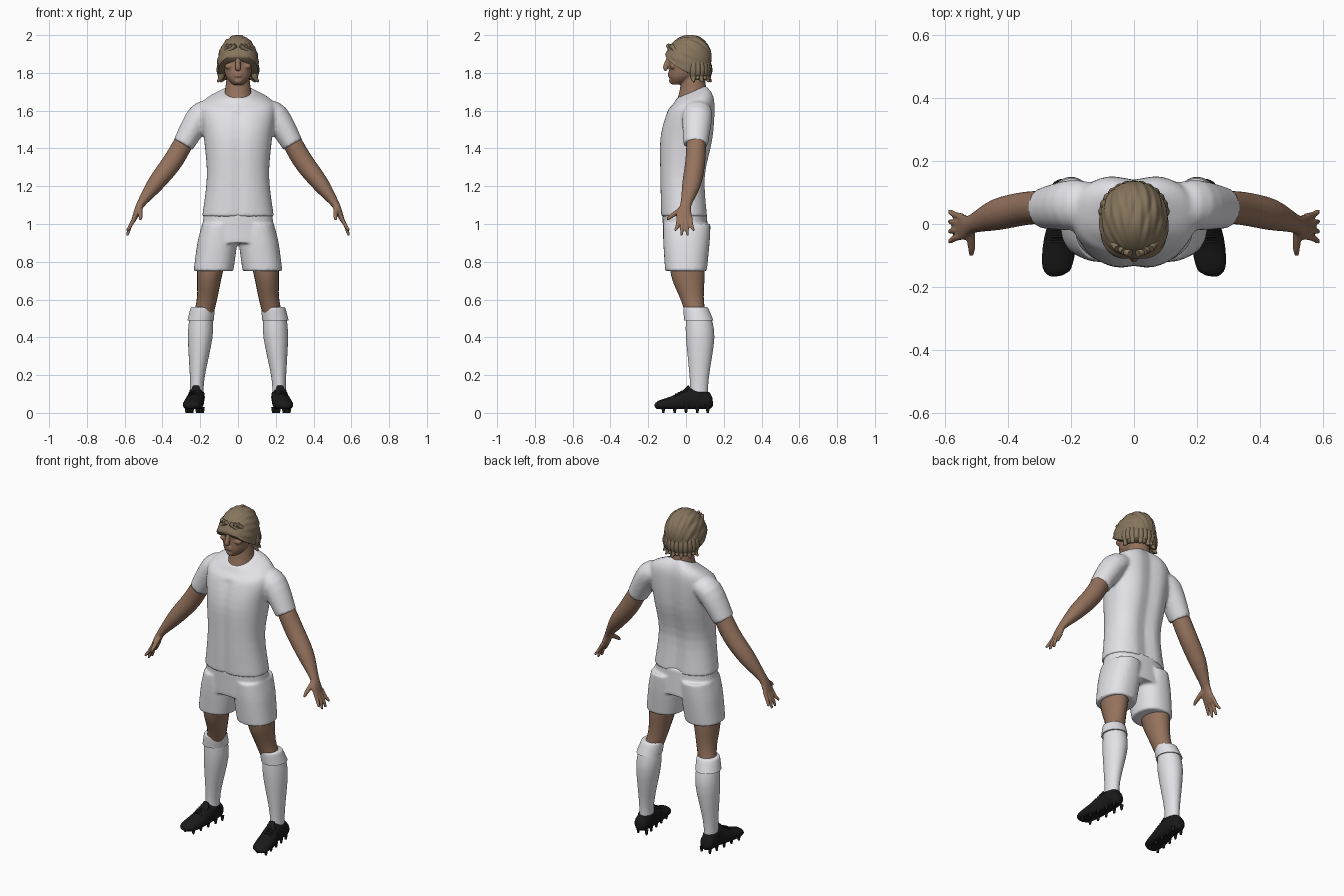
import bpy, bmesh, math
from mathutils import Vector, Matrix

if "Cube" in bpy.data.objects:
    bpy.data.objects.remove(bpy.data.objects["Cube"])

SIDES = (-1, 1)


def material(name, *rgb):
    mat = bpy.data.materials.new(name)
    mat.use_nodes = True
    mat.diffuse_color = (*rgb, 1)
    shader = mat.node_tree.nodes["Principled BSDF"]
    shader.inputs["Base Color"].default_value = (*rgb, 1)
    shader.inputs["Roughness"].default_value = 0.8
    return mat


WHITE = material("white cloth", 0.8, 0.8, 0.84)
SKIN = material("tan skin", 0.3, 0.17, 0.11)
HAIR = material("dark blond hair", 0.24, 0.18, 0.11)
BLACK = material("black leather", 0.01, 0.01, 0.01)


def level(z, half, front, back, x=0, tilt=0):
    """A horizontal section given by its half width and its front and back."""
    return Vector((x, (front + back) / 2, z, half, (back - front) / 2, tilt))


def knot(x, y, z, radius, depth=None):
    """A point on a limb; depth is the radius along the limb's reference axis."""
    return Vector((x, y, z, radius, depth or radius))


def smooth_rows(rows, steps=4):
    """Pass a smooth curve through every number of the given sections."""
    result = []
    for i in range(len(rows) - 1):
        a, b = rows[i], rows[i + 1]
        slope_a = (b - rows[max(i - 1, 0)]) / 2
        slope_b = (rows[min(i + 2, len(rows) - 1)] - a) / 2
        for k in range(steps):
            t = k / steps
            ease = t * t * (3 - 2 * t)
            result.append(a.lerp(b, ease) + slope_a * t * (1 - t) ** 2
                          - slope_b * t * t * (1 - t))
    return result + [rows[-1]]


def circle(count, power=2):
    for i in range(count):
        pair = math.cos(math.tau * i / count), math.sin(math.tau * i / count)
        yield tuple(math.copysign(abs(v) ** (2 / power), v) for v in pair)


def loft(bm, rings):
    """Skin a list of point rings and close both ends."""
    loops = [[bm.verts.new(point) for point in ring] for ring in rings]
    for low, high in zip(loops, loops[1:]):
        for i in range(len(low)):
            bm.faces.new((low[i - 1], low[i], high[i], high[i - 1]))
    bm.faces.new(loops[0][::-1])
    bm.faces.new(loops[-1])


def stack(bm, *levels, power=2):
    loft(bm, [[(x + half * c, y + depth * s, z + tilt * depth * s)
               for c, s in circle(40, power)]
              for x, y, z, half, depth, tilt in smooth_rows(levels)])


def tube(bm, *knots, ref=(0, 1, 0), sides=20):
    rows = smooth_rows(knots)
    centres = [Vector(row[:3]) for row in rows]
    rings = []
    for i, row in enumerate(rows):
        ahead = centres[min(i + 1, len(rows) - 1)] - centres[max(i - 1, 0)]
        ahead.normalize()
        u = Vector(ref)
        u = (u - ahead * u.dot(ahead)).normalized()
        v = u.cross(ahead)
        rings.append([centres[i] + v * row[3] * c + u * row[4] * s
                      for c, s in circle(sides)])
    loft(bm, rings)


def blob(bm, centre, size):
    matrix = Matrix.Translation(centre) @ Matrix.Diagonal((*size, 1))
    bmesh.ops.create_uvsphere(bm, u_segments=20, v_segments=12, radius=1, matrix=matrix)


def part(name, bm, mat, voxel=0, relax=3, mirror=False):
    """Turn the mesh into an object, optionally fused into one skin and mirrored."""
    bmesh.ops.recalc_face_normals(bm, faces=bm.faces)
    mesh = bpy.data.meshes.new(name)
    bm.to_mesh(mesh)
    bm.free()
    mesh.materials.append(mat)
    ob = bpy.data.objects.new(name, mesh)
    bpy.context.collection.objects.link(ob)
    bpy.ops.object.select_all(action="DESELECT")
    ob.select_set(True)
    bpy.context.view_layer.objects.active = ob
    bpy.ops.object.shade_smooth_by_angle(angle=math.radians(60))
    if voxel:
        fuse = ob.modifiers.new("fuse", "REMESH")
        fuse.mode, fuse.voxel_size, fuse.use_smooth_shade = "VOXEL", voxel, True
        ob.modifiers.new("relax", "SMOOTH").iterations = relax
    if mirror:
        ob.modifiers.new("mirror", "MIRROR")


# Shirt: trunk with a spine hollow and chest dip, fused with short sleeves
bm = bmesh.new()
stack(bm, level(z=1.04, half=.19, front=-.135, back=.12),
      level(z=1.25, half=.165, front=-.14, back=.11),
      level(z=1.45, half=.18, front=-.14, back=.15),
      level(z=1.6, half=.2, front=-.105, back=.16, tilt=.1),
      level(z=1.66, half=.17, front=-.07, back=.15, tilt=.25),
      level(z=1.7, half=.08, front=-.05, back=.12, tilt=.4), power=2.3)
for v in bm.verts:
    if v.co.y > .05:
        v.co.y -= .02 * math.exp(-(v.co.x / .05) ** 2)
    elif v.co.z < 1.6:
        v.co.y += .01 * math.exp(-(v.co.x / .03) ** 2)
for s in SIDES:
    tube(bm, knot(x=s * .13, y=.06, z=1.6, radius=.055, depth=.07),
         knot(x=s * .2, y=.06, z=1.57, radius=.07, depth=.08),
         knot(x=s * .29, y=.05, z=1.42, radius=.057, depth=.065))
part("shirt", bm, WHITE, voxel=.009, relax=5)

# Shorts: hips fused with two wide legs
bm = bmesh.new()
stack(bm, level(z=.9, half=.2, front=-.12, back=.12),
      level(z=1.06, half=.18, front=-.125, back=.11), power=2.3)
for s in SIDES:
    stack(bm, level(z=.75, half=.105, front=-.11, back=.11, x=s * .13),
          level(z=.9, half=.105, front=-.12, back=.125, x=s * .11),
          level(z=1, half=.09, front=-.12, back=.13, x=s * .1), power=2.3)
part("shorts", bm, WHITE, voxel=.009)

# Bare legs
bm = bmesh.new()
tube(bm, knot(x=.13, y=0, z=.86, radius=.08),
     knot(x=.15, y=.01, z=.74, radius=.067, depth=.09),
     knot(x=.165, y=.035, z=.6, radius=.053, depth=.06),
     knot(x=.195, y=.06, z=.48, radius=.05))
part("legs", bm, SKIN, mirror=True)

# Socks, with a turned cuff below the knee
bm = bmesh.new()
stack(bm, level(z=.06, half=.037, front=.02, back=.115, x=.217),
      level(z=.18, half=.038, front=.02, back=.12, x=.216),
      level(z=.4, half=.065, front=0, back=.15, x=.2),
      level(z=.52, half=.06, front=0, back=.13, x=.195))
part("socks", bm, WHITE, mirror=True)
bm = bmesh.new()
stack(bm, level(z=.49, half=.07, front=-.01, back=.145, x=.198),
      level(z=.55, half=.064, front=-.014, back=.12, x=.188),
      level(z=.56, half=.058, front=-.01, back=.11, x=.187))
part("sock_cuffs", bm, WHITE, mirror=True)

# Boots: upper with a flattened sole, ankle collar and tongue
bm = bmesh.new()
tube(bm, knot(x=.222, y=.142, z=.06, radius=.015, depth=.02),
     knot(x=.222, y=.12, z=.06, radius=.04, depth=.045),
     knot(x=.222, y=.03, z=.07, radius=.044, depth=.062),
     knot(x=.235, y=-.06, z=.05, radius=.053, depth=.043),
     knot(x=.246, y=-.14, z=.04, radius=.046, depth=.026),
     knot(x=.246, y=-.165, z=.035, radius=.02, depth=.01), ref=(0, 0, 1))
for v in bm.verts:
    v.co.z = max(v.co.z, .02)
stack(bm, level(z=.08, half=.045, front=0, back=.13, x=.22),
      level(z=.11, half=.042, front=0, back=.125, x=.22))
tube(bm, knot(x=.228, y=-.02, z=.1, radius=.03, depth=.01),
     knot(x=.22, y=.015, z=.143, radius=.02, depth=.006), ref=(0, -1, 1))
part("boots", bm, BLACK, voxel=.005, mirror=True)

# Laces across the instep and studs under the sole
bm = bmesh.new()
for i in range(5):
    x, y, z = .233 - i * .002, -.055 + i * .015, .1 + i * .007
    ends = [knot(x + s * .03, y, z - .012, radius=.004) for s in SIDES]
    tube(bm, ends[0], knot(x, y, z, radius=.004), ends[1], sides=8)
for y in (-.12, -.06, 0, .06, .115):
    for s in SIDES:
        place = Matrix.Translation((.229 - y * .13 + s * .028, y, .015))
        bmesh.ops.create_cone(bm, cap_ends=True, segments=10, radius1=.006,
                              radius2=.011, depth=.03, matrix=place)
part("laces_and_studs", bm, BLACK, mirror=True)

# Arms with palms
bm = bmesh.new()
tube(bm, knot(x=.25, y=.055, z=1.5, radius=.05),
     knot(x=.34, y=.05, z=1.34, radius=.053),
     knot(x=.435, y=.03, z=1.215, radius=.045, depth=.05),
     knot(x=.515, y=0, z=1.105, radius=.022, depth=.03),
     knot(x=.54, y=-.01, z=1.05, radius=.016, depth=.041),
     knot(x=.557, y=-.01, z=1.01, radius=.01, depth=.036))
# Four fingers fanned out from the knuckles, middle ones longest
for i in range(4):
    spread = i - 1.5
    y, tip = spread * .021, .935 + spread ** 2 * .012
    tube(bm, knot(x=.546, y=y - .008, z=1.035, radius=.011),
         knot(x=.57, y=y * 1.2 - .008, z=.99, radius=.01),
         knot(x=.584, y=y * 1.5 - .008, z=tip + .008, radius=.008),
         knot(x=.586, y=y * 1.5 - .008, z=tip, radius=.004), sides=10)
# Thumb
tube(bm, knot(x=.52, y=-.015, z=1.085, radius=.015),
     knot(x=.516, y=-.08, z=1.04, radius=.011),
     knot(x=.517, y=-.1, z=1.022, radius=.006), ref=(0, 0, 1))
part("arms", bm, SKIN, voxel=.0055, relax=2, mirror=True)

# Head and neck
bm = bmesh.new()
stack(bm, level(z=1.738, half=.026, front=-.074, back=-.02),
      level(z=1.78, half=.064, front=-.09, back=.05),
      level(z=1.86, half=.08, front=-.09, back=.11),
      level(z=1.9, half=.084, front=-.1, back=.11),
      level(z=1.97, half=.06, front=-.06, back=.08), power=2.2)
stack(bm, level(z=1.64, half=.085, front=-.055, back=.115),
      level(z=1.7, half=.07, front=-.035, back=.11),
      level(z=1.8, half=.058, front=-.02, back=.095))
# Nose, lips, chin, then brows, cheeks and ears
tube(bm, knot(x=0, y=-.088, z=1.89, radius=.01),
     knot(x=0, y=-.108, z=1.83, radius=.014),
     knot(x=0, y=-.1, z=1.817, radius=.015, depth=.01))
for z in (1.785, 1.797):
    blob(bm, (0, -.087, z), (.024, .011, .006))
blob(bm, (0, -.078, 1.757), (.022, .012, .014))
for s in SIDES:
    blob(bm, (s * .036, -.086, 1.89), (.034, .014, .009))
    blob(bm, (s * .045, -.068, 1.835), (.026, .018, .017))
    blob(bm, (s * .086, .005, 1.845), (.01, .018, .03))
part("head", bm, SKIN, voxel=.0045)

# Hair: swept-back half dome whose strand ridges run from brow to nape
bm = bmesh.new()
along, up = Vector((0, .88, -.475)), Vector((0, .475, .88))
base = Vector((0, 0, 1.848))
rings = []
for k in range(1, 30):
    a = math.pi * k / 30
    ring = []
    for i in range(97):
        turn = math.radians(-104 + 208 * i / 96)
        ridge = abs(math.sin(turn * 7 + math.sin(a * 2.5))) * .035
        swell = math.sin(a) ** .8 * (.98 + ridge + .012 * math.sin(turn * 23 + a * 3))
        across = Vector((.109 * math.sin(turn), 0, 0))
        ring.append(base - along * .122 * math.cos(a)
                    + (up * .157 * math.cos(turn) + across) * swell)
    rings.append(ring)
loft(bm, rings)
part("hair", bm, HAIR)

# Locks flicking out round the nape and behind the ears
bm = bmesh.new()
for i in range(13):
    a = math.radians(-84 + 14 * i)
    out, drop = Vector((math.sin(a), math.cos(a), 0)), .016 * (i % 2)
    spots = []
    for reach, z, radius in ((.08, 1.88, .014), (.09, 1.82, .02), (.085, 1.78, .017),
                             (.105, 1.752 + drop, .004)):
        spot = out * reach
        spots.append(knot(spot.x * 1.05, spot.y + .03, z, radius))
    tube(bm, *spots, ref=(out.y, -out.x, 0), sides=10)
part("nape_locks", bm, HAIR)

# Fringe tufts swept to the temples
bm = bmesh.new()
for s in SIDES:
    for j in range(3):
        tube(bm, knot(x=s * (.012 + .02 * j), y=-.094 + .008 * j, z=1.945, radius=.012),
             knot(x=s * (.07 + .008 * j), y=-.066 + .018 * j, z=1.9 - .008 * j, radius=.012),
             knot(x=s * .09, y=-.03 + .014 * j, z=1.875 - .012 * j, radius=.005), sides=10)
part("fringe", bm, HAIR)
